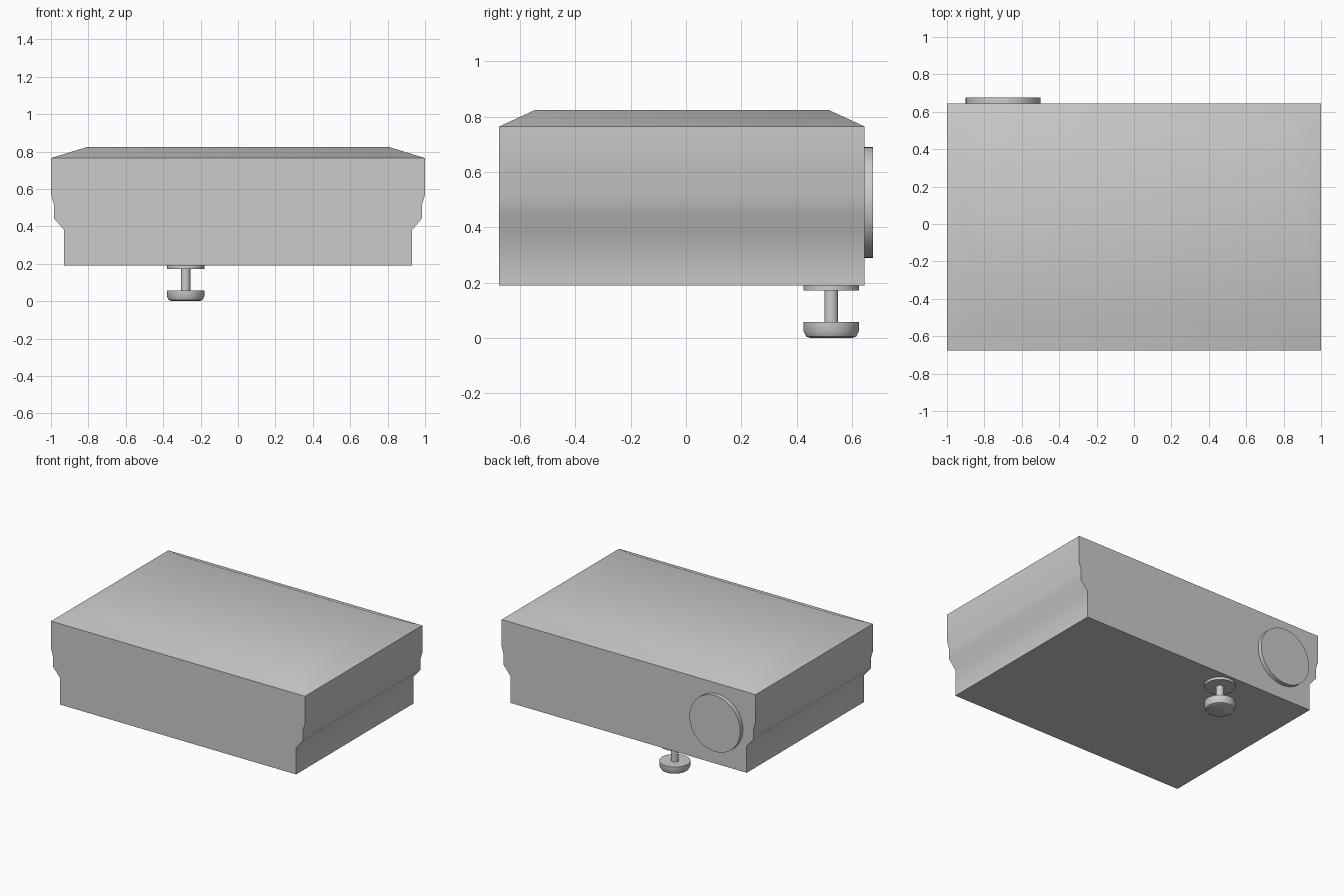
import bpy, bmesh, math
from mathutils import Matrix

if "Cube" in bpy.data.objects:
    bpy.data.objects.remove(bpy.data.objects["Cube"])


def make_object(name, bm, angle):
    bmesh.ops.recalc_face_normals(bm, faces=bm.faces)
    mesh = bpy.data.meshes.new(name)
    bm.to_mesh(mesh)
    bm.free()
    obj = bpy.data.objects.new(name, mesh)
    bpy.context.collection.objects.link(obj)
    bpy.ops.object.select_all(action='DESELECT')
    obj.select_set(True)
    bpy.context.view_layer.objects.active = obj
    bpy.ops.object.shade_smooth_by_angle(angle=math.radians(angle))
    return obj


def loft(name, rings, angle, matrix=Matrix()):
    """Join equal-length rings of points and cap both ends."""
    bm = bmesh.new()
    rows = [[bm.verts.new(matrix @ Matrix.Translation(p).translation) for p in r] for r in rings]
    n = len(rows[0])
    for a, b in zip(rows, rows[1:]):
        for i in range(n):
            j = (i + 1) % n
            bm.faces.new((a[i], a[j], b[j], b[i]))
    bm.faces.new(rows[0][::-1])
    bm.faces.new(rows[-1])
    return make_object(name, bm, angle)


def rect(hx, y0, y1, z):
    return [(-hx, y0, z), (hx, y0, z), (hx, y1, z), (-hx, y1, z)]


def turned(name, profile, matrix, sides=48):
    """Round part from (radius, height) points."""
    rings = [[(r * math.cos(2 * math.pi * i / sides), r * math.sin(2 * math.pi * i / sides), z)
              for i in range(sides)] for r, z in profile]
    return loft(name, rings, 40, matrix)


# Case: stepped side walls and a gently sloped lid
front, back = -0.675, 0.645
walls = [(0.93, 0.19), (0.93, 0.38), (0.985, 0.445), (0.985, 0.52), (1.0, 0.57), (1.0, 0.765)]
rings = [rect(hx, front, back, z) for hx, z in walls]
rings.append(rect(0.805, -0.545, 0.515, 0.825))
loft("case", rings, 45)

# Round lens cover on the back
turned("lens_cover", [(0.2, 0.0), (0.2, 0.04)],
       Matrix.Translation((-0.7, 0.635, 0.49)) @ Matrix.Rotation(-math.pi / 2, 4, 'X'))

# Adjustable foot: pad, stem and mounting plate
foot = Matrix.Translation((-0.28, 0.525, 0))
turned("foot_pad", [(0.075, 0.0), (0.09, 0.006), (0.1, 0.025), (0.1, 0.058)], foot)
turned("foot_stem", [(0.025, 0.05), (0.025, 0.18)], foot)
turned("foot_plate", [(0.1, 0.172), (0.1, 0.195)], foot)
